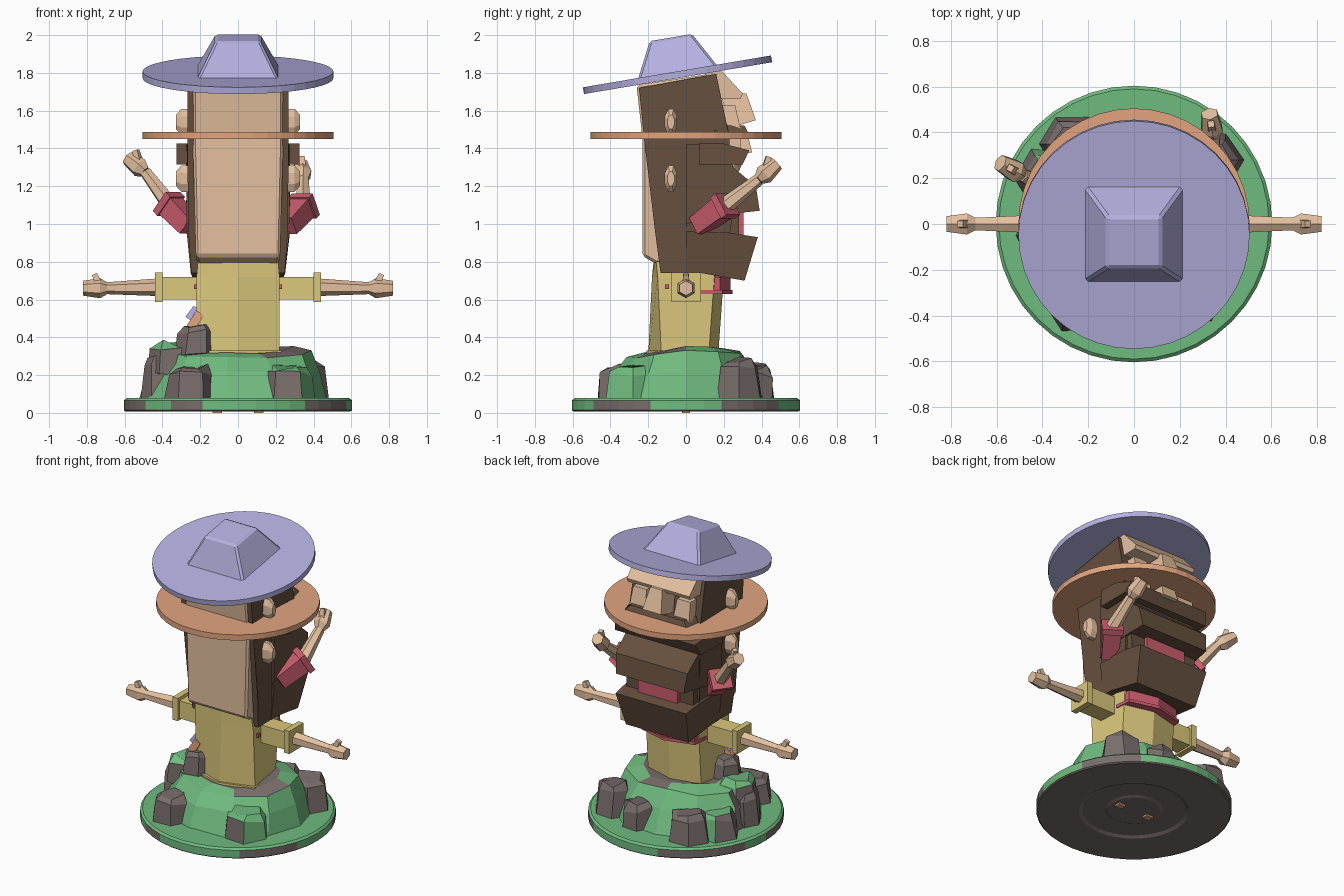
import bpy, bmesh, math, random
from mathutils import Vector, Matrix

if "Cube" in bpy.data.objects:
    bpy.data.objects.remove(bpy.data.objects["Cube"])

random.seed(4)


def material(name, rgb):
    m = bpy.data.materials.new(name)
    m.diffuse_color = [((c / 255 + 0.055) / 1.055) ** 2.4 for c in rgb] + [1]
    m.use_nodes = True
    m.node_tree.nodes["Principled BSDF"].inputs["Base Color"].default_value = m.diffuse_color
    return m


GREEN = material("grass green", (112, 187, 127))
GREY = material("rock grey", (121, 110, 108))
YELLOW = material("shirt yellow", (220, 200, 124))
SKIN = material("skin", (228, 192, 159))
BROWN = material("hair brown", (103, 80, 63))
RED = material("shirt red", (203, 93, 109))
ORANGE = material("hat orange", (226, 165, 127))
PURPLE = material("hat purple", (181, 176, 224))


def finish(name, bm, mats, bevel=0):
    bmesh.ops.recalc_face_normals(bm, faces=bm.faces)
    me = bpy.data.meshes.new(name)
    bm.to_mesh(me)
    bm.free()
    for m in mats:
        me.materials.append(m)
    ob = bpy.data.objects.new(name, me)
    bpy.context.collection.objects.link(ob)
    if bevel:
        b = ob.modifiers.new("bevel", 'BEVEL')
        b.width, b.segments = bevel, 1
    return ob


def loft(name, rings, mats, bevel=0, rule=None):
    """Skin closed rings of points and cap both ends."""
    bm = bmesh.new()
    vs = [[bm.verts.new(p) for p in r] for r in rings]
    n = len(vs[0])
    for a, b in zip(vs, vs[1:]):
        for i in range(n):
            bm.faces.new((a[i], a[(i + 1) % n], b[(i + 1) % n], b[i]))
    bm.faces.new(vs[0][::-1])
    bm.faces.new(vs[-1])
    bmesh.ops.recalc_face_normals(bm, faces=bm.faces)
    if rule:
        bm.normal_update()
        for f in bm.faces:
            f.material_index = rule(f)
    return finish(name, bm, mats, bevel)


def prism(name, profile, mat, bevel=0):
    """Side profile of (y, z, half width), mirrored across x."""
    return loft(name, [[(s * h, y, z) for y, z, h in profile] for s in (1, -1)], [mat], bevel)


def rect(hx, y0, y1, z, x=0):
    return [(x - hx, y0, z), (x + hx, y0, z), (x + hx, y1, z), (x - hx, y1, z)]


def box(name, lo, hi, mat, bevel=0):
    (x0, y0, z0), (x1, y1, z1) = lo, hi
    hx, cx = (x1 - x0) / 2, (x0 + x1) / 2
    return loft(name, [rect(hx, y0, y1, z0, cx), rect(hx, y0, y1, z1, cx)], [mat], bevel)


def limb(name, p, q, r0, r1, mat, sides=6):
    """Tapered bar from p to q; four sides give a square sleeve."""
    p, q = Vector(p), Vector(q)
    rot = (q - p).to_track_quat('Z', 'Y')
    k = math.pi / sides
    rings = []
    for c, r in ((p, r0), (q, r1)):
        r /= math.cos(k)
        rings.append([c + rot @ Vector((r * math.cos(2 * k * i + k), r * math.sin(2 * k * i + k), 0))
                      for i in range(sides)])
    return loft(name, rings, [mat])


def circle(rx, ry, z, n, jit=0.0):
    return [(rx * math.cos(a) * (1 + random.uniform(-jit, jit)), ry * math.sin(a) * (1 + random.uniform(-jit, jit)),
             z + random.uniform(-jit, jit) * 0.2) for a in (2 * math.pi * i / n for i in range(n))]


# Round base with patches of rock around the rim and a stepped underside
def rim_rule(f):
    c = f.calc_center_median()
    if f.normal.z < -0.6 or c.z < 0.02:
        return 1
    if c.z > 0.072:
        return 0
    a = math.degrees(math.atan2(c.x, -c.y)) % 360
    return int(any(s <= a < e for s, e in ((270, 306), (324, 342), (36, 72), (108, 144), (198, 252))))


loft("base", [circle(r, r, z, 40) for r, z in ((.16, .012), (.18, .02), (.32, .02), (.34, .008), (.596, .008),
                                              (.604, .015), (.604, .066), (.59, .078))], [GREEN, GREY], rule=rim_rule)
for x in (-0.11, 0.11):
    box("base_peg", (x - .025, -.02, 0), (x + .025, .02, .02), ORANGE)


# Rocky mound, grass on most slopes
def mound_rule(f):
    c = f.calc_center_median()
    a = math.degrees(math.atan2(c.y, c.x)) % 360
    if f.normal.z > 0.7:
        return int(285 < a < 350 or 70 < a < 110)
    return int(160 < a < 190 or 60 < a < 80)


rings = [circle(rx, ry, z, 11, .06) for rx, ry, z in
         ((.49, .45, .06), (.44, .37, .22), (.39, .3, .325), (.28, .22, .345))]
# the mound dips toward the front
rings[2:] = [[(x, y, z + .15 * min(y + .05, 0)) for x, y, z in r] for r in rings[2:]]
loft("mound", rings, [GREEN, GREY], rule=mound_rule)


# Boulders standing on the base: x, y, radius, bottom, top, grey or green
def boulder(x, y, r, z0, z1, grey):
    rings = []
    for z, k in ((z0, 1.0), (z0 + (z1 - z0) * .8, .85), (z1, .62)):
        rings.append([(x + px * r * k, y + py * r * k, pz) for px, py, pz in circle(1, 1, z, 6, .12)])
    loft("boulder", rings, [GREEN, GREY],
         rule=lambda f: 1 if grey else int(f.normal.x < -.75 or f.normal.y < -.9))


for b in ((-.25, -.35, .135, .06, .24, 1), (.26, -.28, .155, .06, .24, 0),
          (.34, .28, .13, .06, .28, 1), (.1, .37, .11, .06, .24, 1), (-.27, .35, .14, .06, .25, 1),
          (-.38, .2, .14, .06, .24, 0), (-.41, -.05, .11, .06, .29, 1), (-.35, -.05, .13, .2, .365, 0),
          (-.22, -.1, .115, .3, .455, 1)):
    boulder(*b)

# Small flask on the high rock
limb("flask", (-.25, -.13, .45), (-.2, -.13, .53), .025, .022, ORANGE, 4)
limb("flask_label", (-.265, -.11, .50), (-.225, -.11, .56), .016, .012, PURPLE, 4)

# Lowest figure: body, collar and outstretched arms
loft("body", [[(-.22, -.13, .3), (0, -.2, .3), (.22, -.13, .3), (.2, .12, .3), (0, .17, .3), (-.2, .12, .3)],
              [(-.22, -.15, .72), (0, -.18, .72), (.22, -.15, .72), (.2, .15, .72), (0, .2, .72), (-.2, .15, .72)],
              [(-.21, -.16, .82), (0, -.17, .82), (.21, -.16, .82), (.2, .15, .82), (0, .18, .82), (-.2, .15, .82)]],
     [YELLOW])
loft("hem", [[(-.23, -.15, z), (0, -.21, z), (.23, -.15, z), (.21, .13, z), (0, .18, z), (-.21, .13, z)]
             for z in (.31, .33)], [YELLOW])
for z0, z1, o in ((.645, .72, 0), (.63, .65, .012)):
    loft("collar", [[(-.2 - o, .08, z), (.2 + o, .08, z), (.19 + o, .18 + o, z), (0, .235 + o, z),
                     (-.19 - o, .18 + o, z)] for z in (z0, z1)], [RED])


def hand(p, d):
    """Fist with a thumb, at p pointing along d."""
    p, d = Vector(p), Vector(d).normalized()
    limb("fist", p, p + d * .04, .026, .046, SKIN)
    limb("fist", p + d * .04, p + d * .13, .046, .034, SKIN)
    limb("thumb", p + d * .05 + Vector((0, 0, .03)), p + d * .07 + Vector((0, 0, .075)), .018, .014, SKIN, 4)


for s in (-1, 1):
    limb("lower_sleeve", (s * .18, 0, .66), (s * .4, 0, .66), .06, .06, YELLOW, 4)
    limb("lower_cuff", (s * .4, 0, .665), (s * .44, 0, .665), .077, .077, YELLOW, 4)
    limb("lower_forearm", (s * .43, 0, .665), (s * .7, 0, .66), .04, .027, SKIN)
    hand((s * .69, 0, .66), (s, 0, 0))
    box("shirt_button", (s * .22 - .012, -.11, .655), (s * .22 + .012, -.09, .68), RED)

# Tall head block and the hair wrapped round its sides
prism("head", [(-.23, .83, .225), (-.23, 1.45, .24), (-.262, 1.735, .24), (.16, 1.80, .24), (.19, 1.4, .24),
               (.1, .80, .2), (-.16, .79, .215)], SKIN, .014)
prism("hair", [(-.135, .74, .248), (-.165, .97, .264), (-.222, 1.45, .268), (-.248, 1.72, .268), (.16, 1.795, .262),
               (.23, 1.46, .268), (.24, 1.0, .27), (.2, .74, .245)], BROWN)

# Two beard layers, with a strip of red shirt between them
prism("lower_beard", [(.0, .74, .25), (.08, .74, .25), (.31, .70, .235), (.38, .93, .265), (.22, .955, .275),
                      (.0, .96, .272)], BROWN)
prism("beard_core", [(.0, .9, .26), (.28, .9, .25), (.28, 1.1, .255), (.0, 1.1, .268)], BROWN)
prism("shirt_gap", [(.1, .9, .15), (.305, .9, .15), (.305, 1.1, .15), (.1, 1.1, .15)], RED)
prism("upper_beard", [(.0, 1.0, .272), (.2, 1.05, .275), (.39, 1.07, .255), (.37, 1.2, .27), (.25, 1.3, .275),
                      (.22, 1.42, .275), (.0, 1.42, .27)], BROWN)
prism("lower_moustache", [(.07, 1.315, .325), (.30, 1.315, .325), (.335, 1.39, .3), (.2, 1.425, .325),
                          (.07, 1.425, .325)], BROWN)

# Raised arms in red sleeves
for elbow, wrist, tip in (((.345, .2, 1.09), (.345, .385, 1.235), (.33, .48, 1.32)),
                          ((-.36, .15, 1.1), (-.49, .215, 1.275), (-.58, .265, 1.345))):
    s = math.copysign(1, elbow[0])
    e, sh = Vector(elbow), Vector((s * .265, .08, 1.0))
    d = (e - sh).normalized()
    limb("raised_sleeve", sh - d * .02, e, .05, .057, RED, 4)
    limb("raised_cuff", e - d * .01, e + d * .03, .066, .066, RED, 4)
    limb("raised_forearm", e, wrist, .04, .028, SKIN)
    hand(wrist, Vector(tip) - Vector(wrist))

# Ears
for s in (-1, 1):
    for z in (1.54, 1.24):
        rings = [[(s * x, -.08 + .036 * k * math.cos(a), z + .075 * k * math.sin(a))
                  for a in (math.pi / 4 * i + math.pi / 8 for i in range(8))]
                 for x, k in ((.25, 1), (.3, 1), (.328, .55))]
        loft("ear", rings, [SKIN])

# Faces on the far side: brow, nose, cheeks and moustache
prism("brow", [(.1, 1.8, .24), (.19, 1.81, .24), (.3, 1.69, .235), (.29, 1.665, .235), (.17, 1.66, .24)], SKIN)
prism("nose", [(.18, 1.69, .05), (.32, 1.69, .045), (.37, 1.55, .07), (.24, 1.51, .075)], SKIN)
for s in (-1, 1):
    loft("cheek", [rect(.06, .18, .29, 1.5, s * .165), rect(.05, .18, .26, 1.63, s * .165)], [SKIN])
    box("lower_cheek", (s * .17 - .06, .18, 1.4), (s * .17 + .06, .29, 1.46), SKIN)
prism("moustache", [(.15, 1.48, .27), (.33, 1.48, .24), (.31, 1.52, .2), (.15, 1.53, .25)], BROWN)
prism("lower_nose", [(.2, 1.46, .05), (.33, 1.46, .05), (.35, 1.38, .06), (.25, 1.36, .06)], SKIN)

# Flat lower hat and tilted top hat
loft("lower_hat", [circle(.505, .505, z, 40) for z in (1.45, 1.488)], [ORANGE])
tilt = Matrix.Translation((0, -.045, 1.79)) @ Matrix.Rotation(math.radians(9.6), 4, 'X')
loft("top_hat_brim", [circle(.505, .505, z, 40) for z in (-.018, .018)], [PURPLE]).matrix_world = tilt
crown = loft("top_hat_crown", [rect(.222, -.216, .222, 0), rect(.118, -.115, .112, .2)], [PURPLE], .012)
crown.matrix_world = tilt
